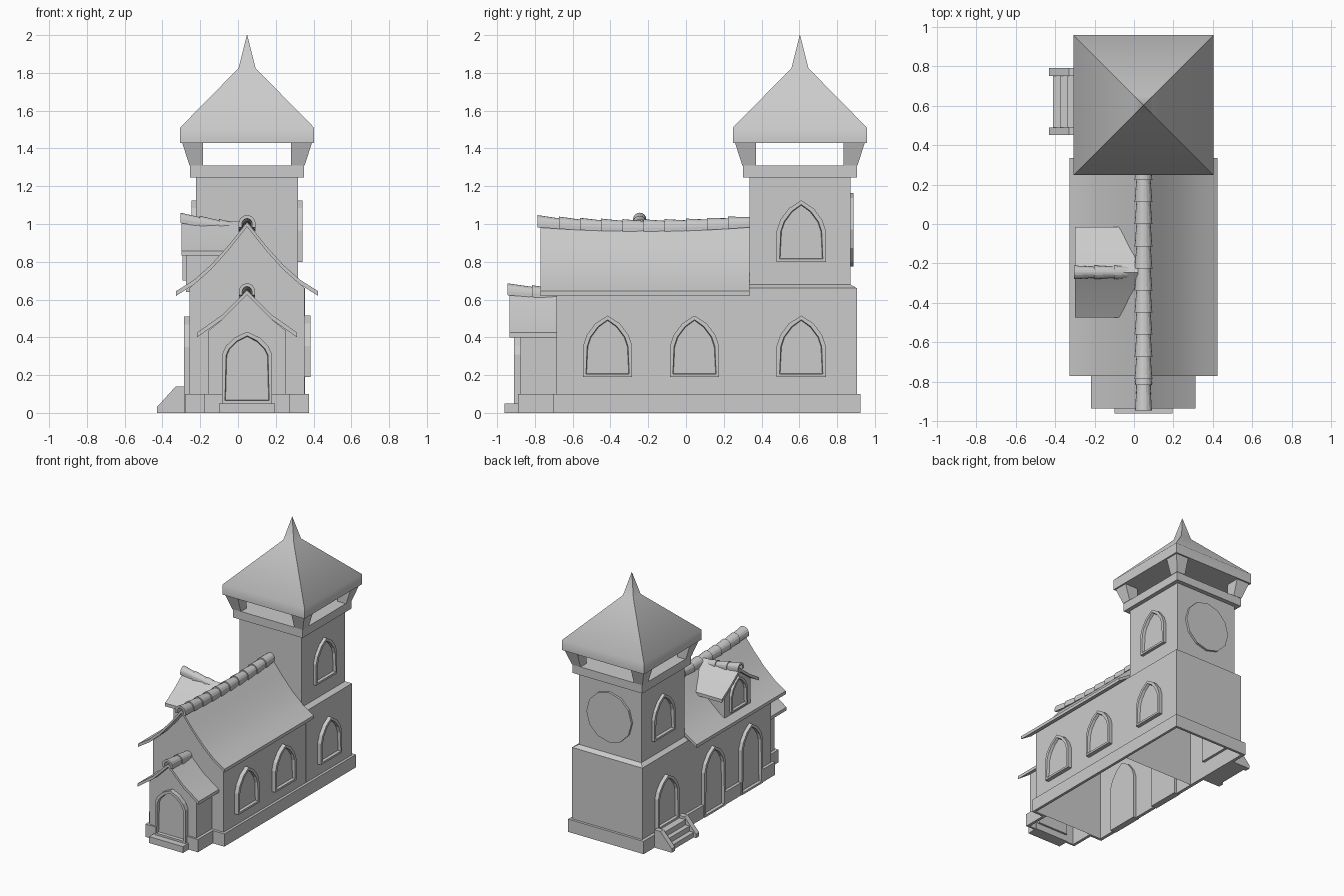
import bpy, bmesh
from math import radians, pi, sin, cos
from mathutils import Matrix, Vector

cube = bpy.data.objects.get("Cube")
if cube:
    bpy.data.objects.remove(cube, do_unlink=True)

stone = bpy.data.materials.new("plain grey")
stone.use_nodes = True
stone.diffuse_color = (0.6, 0.6, 0.6, 1)
stone.node_tree.nodes["Principled BSDF"].inputs["Base Color"].default_value = (0.6, 0.6, 0.6, 1)

CX, TY = 0.048, 0.603           # centre line of the building, centre of the tower
WEST, EAST = -0.255, 0.355      # outer wall planes
FRONT, TOWER_FRONT, BACK = -0.685, 0.335, 0.905


def finish(name, bm, matrix=Matrix(), smooth=None):
    bmesh.ops.recalc_face_normals(bm, faces=bm.faces)
    mesh = bpy.data.meshes.new(name)
    bm.to_mesh(mesh)
    bm.free()
    mesh.materials.append(stone)
    mesh.transform(matrix)
    obj = bpy.data.objects.new(name, mesh)
    bpy.context.collection.objects.link(obj)
    if smooth:
        bpy.ops.object.select_all(action='DESELECT')
        obj.select_set(True)
        bpy.context.view_layer.objects.active = obj
        bpy.ops.object.shade_smooth_by_angle(angle=radians(smooth))
    return obj


def loft(name, rings, closed=True, caps=(True, True), matrix=Matrix(), smooth=None):
    """Skin a row of equal-length point rings."""
    bm = bmesh.new()
    rows = [[bm.verts.new(p) for p in ring] for ring in rings]
    n = len(rows[0])
    for a, b in zip(rows, rows[1:]):
        for i in range(n if closed else n - 1):
            j = (i + 1) % n
            bm.faces.new((a[i], a[j], b[j], b[i]))
    if caps[0]:
        bm.faces.new(rows[0])
    if caps[1]:
        bm.faces.new(rows[-1])
    return finish(name, bm, matrix, smooth)


def rect(x0, x1, y0, y1, z):
    return [(x0, y0, z), (x1, y0, z), (x1, y1, z), (x0, y1, z)]


def square(r, z):
    return rect(CX - r, CX + r, TY - r, TY + r, z)


def box(name, x, y, z):
    return loft(name, [rect(*x, *y, z[0]), rect(*x, *y, z[1])])


def mirrored(half):
    """Full symmetric profile, left to right, from a half given centre outward."""
    return [(-u, v) for u, v in reversed(half[1:])] + half


def place(x, y, angle=0):
    """Local frame: u along x, outward is -y."""
    return Matrix.Translation((x, y, 0)) @ Matrix.Rotation(radians(angle), 4, 'Z')


def gable_walls(name, half, y0, y1, matrix):
    prof = mirrored(half)
    loft(name, [[(u, y, v) for u, v in prof] for y in (y0, y1)],
         closed=False, caps=(True, False), matrix=matrix)


def gable_roof(name, half, y0, y1, matrix, thick=0.025):
    top = mirrored(half)
    under = [(u, v - thick) for u, v in reversed(top)]
    loft(name, [[(u, y, v) for u, v in top + under] for y in (y0, y1)], matrix=matrix, smooth=30)


def ridge_tiles(name, y0, y1, count, radius, height, matrix):
    """Overlapping tapered half-round tiles; height(t) is the ridge line."""
    step = (y1 - y0) / count
    arc = [pi * i / 8 for i in range(9)]
    for k in range(count):
        rings = []
        for t, r in ((k, radius), (k + 1.1, radius * 0.78)):
            z, y = height(min(t / count, 1)), y0 + min(t, count) * step
            ring = [(r * cos(a), y, z + r * sin(a)) for a in arc]
            ring = [(r, y, z - 0.02)] + ring + [(-r, y, z - 0.02)]
            q = r * 0.6
            ring += [(-q, y, z - 0.02)] + [(q * cos(a), y, z + q * sin(a)) for a in reversed(arc)]
            rings.append(ring + [(q, y, z - 0.02)])
        loft(f"{name}_{k + 1}", rings, matrix=matrix)


def arch(name, matrix, z, width, height, spring, depth=0.03, rim=0.022):
    """Pointed arch frame with a sunken panel."""
    w, rise = width / 2, height - spring
    half = [(0, height)] + [(w * a, spring + rise * b) for a, b in ((0.5, 0.74), (0.85, 0.36), (1, 0))]
    prof = mirrored(half + [(w, 0)])
    bm = bmesh.new()
    back = bm.faces.new([bm.verts.new((u, 0.02, z + v)) for u, v in prof])
    bm.faces.new([bm.verts.new((u, -depth, z + v)) for u, v in prof])
    bm.verts.ensure_lookup_table()
    n = len(prof)
    for i in range(n):
        j = (i + 1) % n
        bm.faces.new((bm.verts[i], bm.verts[j], bm.verts[n + j], bm.verts[n + i]))
    bmesh.ops.recalc_face_normals(bm, faces=bm.faces)
    bm.faces.ensure_lookup_table()
    front = bm.faces[1]
    bmesh.ops.inset_individual(bm, faces=[front], thickness=rim)
    bmesh.ops.inset_individual(bm, faces=[front], thickness=0.004, depth=-0.022)
    finish(name, bm, matrix)


# Nave
centre = place(CX, 0)
gable_walls("nave_walls", [(0, 0.985), (0.19, 0.765), (0.305, 0.66), (0.305, 0)], FRONT, TOWER_FRONT, centre)
gable_roof("nave_roof", [(0, 1.01), (0.1, 0.885), (0.19, 0.785), (0.28, 0.705), (0.375, 0.645)],
           -0.77, TOWER_FRONT, centre)
ridge_tiles("nave_ridge_tile", -0.785, TOWER_FRONT, 10, 0.045,
            lambda t: 0.98 + 0.022 * (2 * t - 1) ** 2, centre)

# Tower shaft with sloped ledge
loft("tower_walls", [rect(WEST, EAST, TOWER_FRONT, BACK, 0),
                     rect(WEST, EAST, TOWER_FRONT, BACK, 0.66),
                     rect(-0.222, 0.318, TOWER_FRONT, 0.87, 0.68),
                     rect(-0.222, 0.318, TOWER_FRONT, 0.87, 1.25)], caps=(False, True))
loft("tower_cornice", [square(0.302, 1.245), square(0.302, 1.31)])

# Belfry posts flare outward under the roof
for sx in (-1, 1):
    for sy in (-1, 1):
        def post(outer, z):
            a, b = CX + sx * 0.232, CX + sx * outer
            c, d = TY + sy * 0.232, TY + sy * outer
            return rect(a, b, c, d, z)
        side = ("east" if sx > 0 else "west") + ("_back" if sy > 0 else "_front")
        loft("belfry_post_" + side, [post(0.305, 1.31), post(0.345, 1.435)])
loft("tower_roof", [square(0.355, 1.43), square(0.355, 1.51), square(0.045, 1.825), square(0.001, 2.0)],
     smooth=50)

# Clock face on the back
disc = bmesh.new()
bmesh.ops.create_cone(disc, cap_ends=True, segments=12, radius1=0.195, radius2=0.195, depth=0.03)
finish("clock_face", disc, Matrix.Translation((CX, 0.872, 0.97)) @ Matrix.Rotation(pi / 2, 4, 'X'))

# Porch
gable_walls("porch_walls", [(0, 0.625), (0.13, 0.495), (0.205, 0.435), (0.205, 0)], -0.875, FRONT, centre)
gable_roof("porch_roof", [(0, 0.65), (0.13, 0.52), (0.265, 0.425)], -0.935, FRONT, centre)
ridge_tiles("porch_ridge_tile", -0.945, FRONT, 2, 0.043, lambda t: 0.643 - 0.02 * t, centre)
arch("front_door", place(CX, -0.875), 0.05, 0.265, 0.38, 0.26, 0.035)
box("front_step", (-0.1, 0.195), (-0.96, -0.87), (0, 0.05))

# Dormer on the west slope
dormer = place(0, -0.245, -90)
gable_walls("dormer_walls", [(0, 0.995), (0.16, 0.87), (0.16, 0.64)], -0.275, 0, dormer)
gable_roof("dormer_roof", [(0, 1.015), (0.12, 0.925), (0.23, 0.858)], -0.3, 0.02, dormer)
ridge_tiles("dormer_ridge_tile", -0.305, 0.0, 3, 0.035, lambda t: 1.025 - 0.05 * t, dormer)
arch("dormer_window", place(-0.275, -0.245, -90), 0.7, 0.2, 0.25, 0.13, 0.02, 0.018)

# Windows and side doors
for i, y in enumerate((-0.415, 0.045, 0.61)):
    arch(f"east_window_{i + 1}", place(EAST, y, 90), 0.19, 0.26, 0.325, 0.165)
    if i < 2:
        arch(f"west_door_{i + 1}", place(WEST, y, -90), 0, 0.26, 0.51, 0.35)
arch("tower_side_door", place(WEST, 0.62, -90), 0.12, 0.26, 0.385, 0.24)
arch("tower_east_window", place(0.318, 0.61, 90), 0.8, 0.26, 0.325, 0.165, 0.024)
arch("tower_west_window", place(-0.222, 0.61, -90), 0.8, 0.26, 0.325, 0.165, 0.024)

# Plinth, interrupted at the west doors
H = (0, 0.1)
box("plinth_east", (EAST, 0.375), (-0.705, 0.925), H)
box("plinth_back", (-0.28, EAST), (BACK, 0.925), H)
for i, span in enumerate(((-0.705, -0.55), (-0.28, -0.09), (0.18, BACK))):
    box(f"plinth_west_{i + 1}", (-0.28, WEST), span, H)
box("plinth_front_left", (0.275, EAST), (-0.705, FRONT), H)
box("plinth_front_right", (WEST, -0.18), (-0.705, FRONT), H)
for name, x in (("left", (0.253, 0.275)), ("right", (-0.18, -0.157))):
    box("porch_plinth_side_" + name, x, (-0.89, FRONT), H)
box("porch_plinth_left", (0.18, 0.253), (-0.89, -0.875), H)
box("porch_plinth_right", (-0.157, -0.085), (-0.89, -0.875), H)

# Side steps between two sloped cheek walls
cheek = [(-0.28, 0), (-0.43, 0), (-0.43, 0.03), (-0.33, 0.14), (-0.28, 0.14)]
for name, y in (("front", 0.45), ("back", 0.75)):
    loft("step_cheek_" + name, [[(x, yy, z) for x, z in cheek] for yy in (y, y + 0.04)])
for i in range(3):
    box(f"side_step_{i + 1}", (-0.41 + 0.036 * i, -0.28), (0.49, 0.75), (0.04 * i, 0.04 * (i + 1)))
